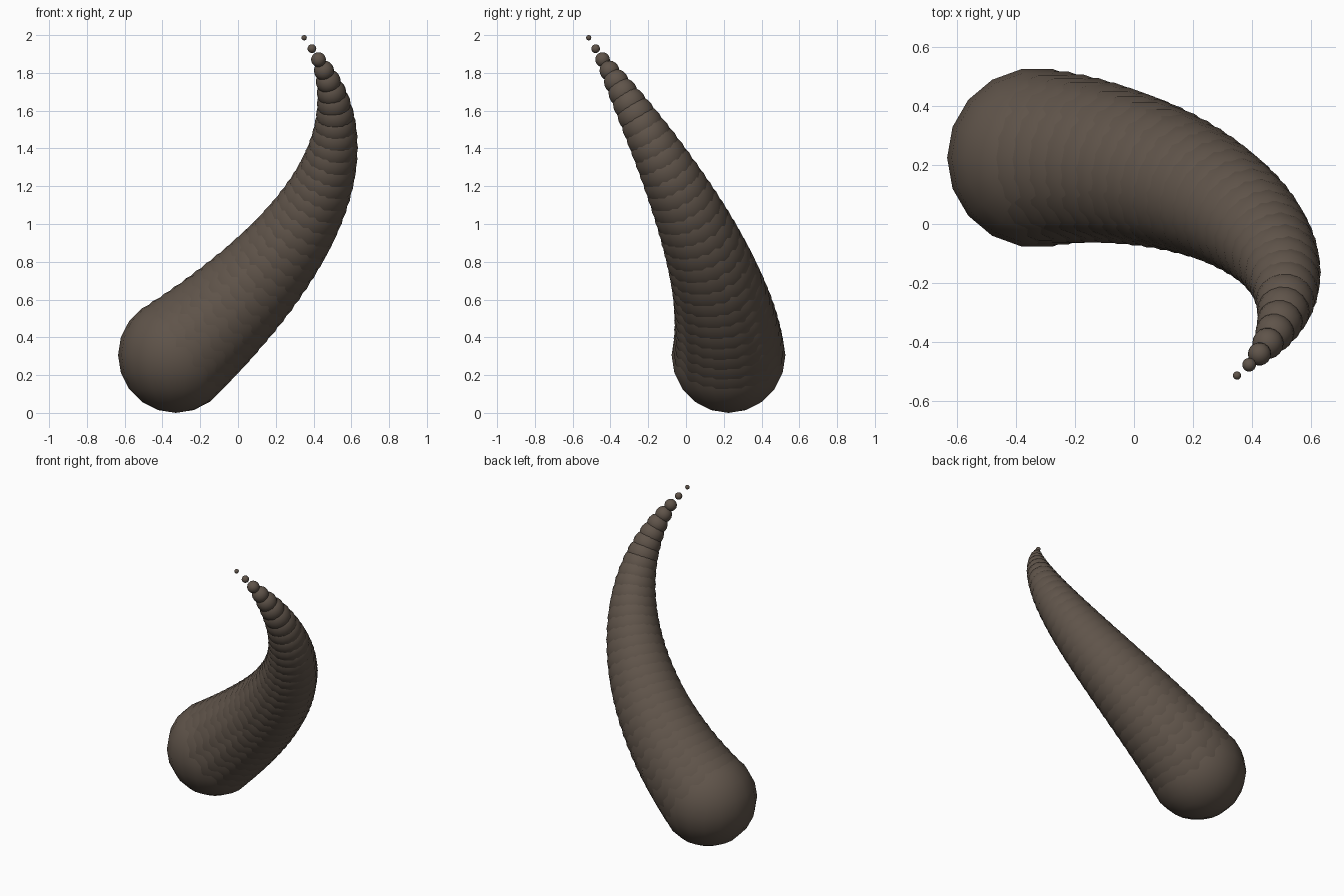
import bpy
import bmesh
import math
from mathutils import Matrix, Vector
from mathutils.geometry import interpolate_bezier

cube = bpy.data.objects.get("Cube")
if cube:
    bpy.data.objects.remove(cube, do_unlink=True)

# Dark brown horn colour
colour = (0.115, 0.088, 0.068, 1.0)
horn_brown = bpy.data.materials.new("horn_brown")
horn_brown.use_nodes = True
horn_brown.diffuse_color = colour
shader = horn_brown.node_tree.nodes["Principled BSDF"]
shader.inputs["Base Color"].default_value = colour
shader.inputs["Roughness"].default_value = 0.8

# Unit ball shared by every segment, with a meridian facing along x
bm = bmesh.new()
bmesh.ops.create_uvsphere(bm, u_segments=18, v_segments=10, radius=1.0)
rim = max(bm.verts, key=lambda v: v.co.xy.length).co
turn = Matrix.Rotation(-math.atan2(rim.y, rim.x), 3, "Z")
bmesh.ops.rotate(bm, verts=bm.verts, matrix=turn)
for face in bm.faces:
    face.smooth = True
ball = bpy.data.meshes.new("horn_segment")
bm.to_mesh(ball)
bm.free()
ball.materials.append(horn_brown)

# Centre line of the horn, from the thick base to the tip
COUNT = 32
BASE_RADIUS = 0.306
TIP_RADIUS = 0.014
base = Vector((-0.329, 0.225, 0.306))
base_handle = Vector((0.22, 0.23, 0.75))
tip_handle = Vector((0.81, -0.135, 1.39))
tip = Vector((0.35, -0.515, 1.986))
path = interpolate_bezier(base, base_handle, tip_handle, tip, COUNT)

# Overlapping balls that shrink towards the tip
for i, centre in enumerate(path):
    t = i / (COUNT - 1)
    radius = max(TIP_RADIUS, BASE_RADIUS * (1 - t) ** 0.75)
    segment = bpy.data.objects.new(f"horn_segment_{i + 1}", ball)
    segment.location = centre
    segment.scale = (radius, radius, radius)
    bpy.context.collection.objects.link(segment)
